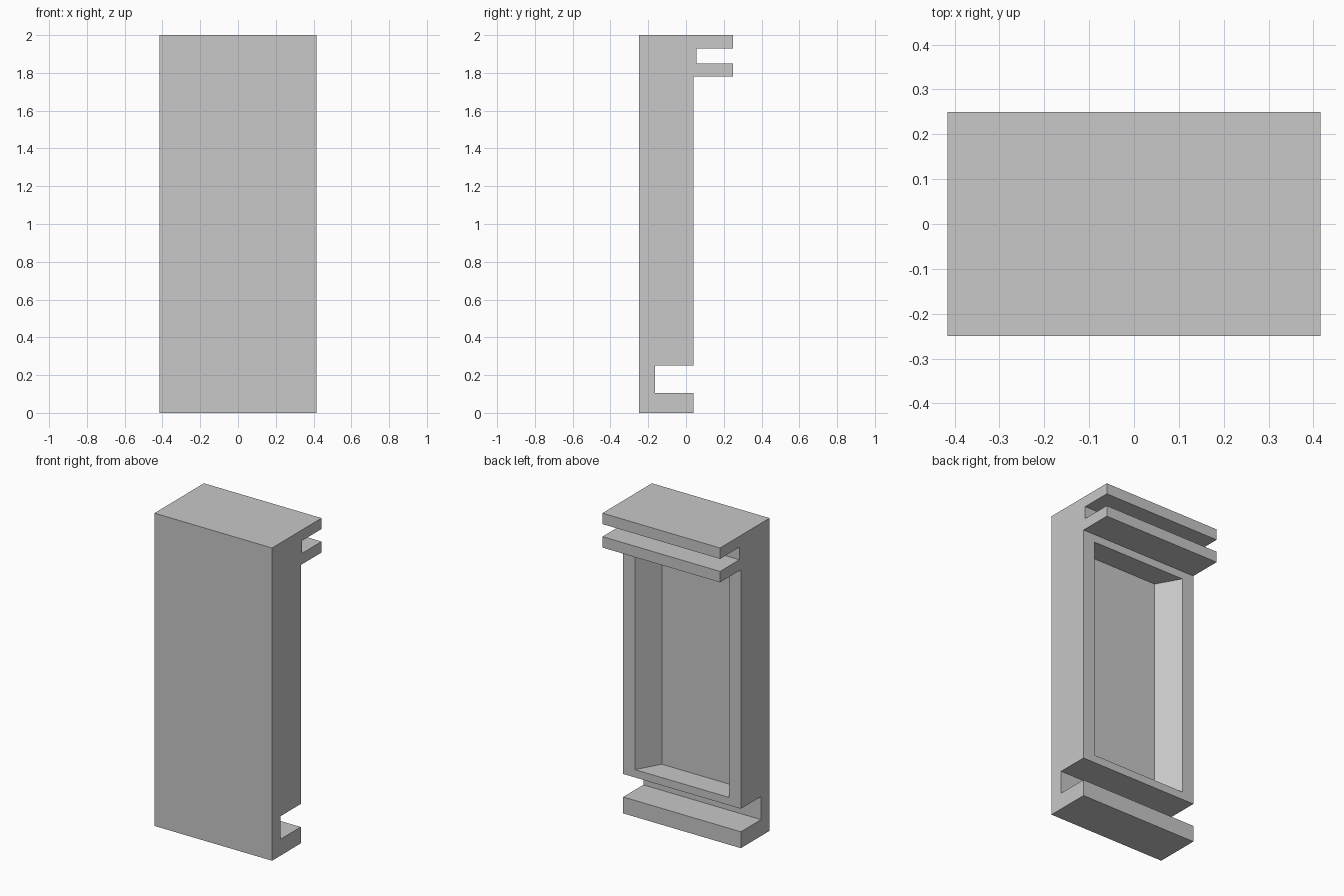
import bpy
import bmesh
from mathutils import Vector

default = bpy.data.objects.get("Cube")
if default:
    bpy.data.objects.remove(default, do_unlink=True)

GREY = (0.58, 0.58, 0.58, 1)
grey = bpy.data.materials.new("light_grey")
grey.use_nodes = True
grey.diffuse_color = GREY
grey.node_tree.nodes["Principled BSDF"].inputs["Base Color"].default_value = GREY


def prism(name, points, offset):
    """Extrude a closed outline along an offset vector."""
    bm = bmesh.new()
    face = bm.faces.new([bm.verts.new(p) for p in points])
    extruded = bmesh.ops.extrude_face_region(bm, geom=[face], use_keep_orig=True)
    verts = [v for v in extruded["geom"] if isinstance(v, bmesh.types.BMVert)]
    bmesh.ops.translate(bm, verts=verts, vec=Vector(offset))
    bmesh.ops.recalc_face_normals(bm, faces=bm.faces)
    mesh = bpy.data.meshes.new(name)
    bm.to_mesh(mesh)
    bm.free()
    mesh.materials.append(grey)
    obj = bpy.data.objects.new(name, mesh)
    bpy.context.collection.objects.link(obj)
    return obj


HALF_WIDTH = 0.416
FRONT, BACK, LIP = -0.25, 0.04, 0.25

# Side profile (y, z): slotted foot, flat back, forked lip at the top
profile = [
    (FRONT, 0), (BACK, 0), (BACK, 0.105), (-0.163, 0.105),
    (-0.163, 0.252), (BACK, 0.252), (BACK, 1.78), (LIP, 1.78),
    (LIP, 1.85), (0.055, 1.85), (0.055, 1.93), (LIP, 1.93),
    (LIP, 2), (FRONT, 2),
]
body = prism("clip_panel", [(-HALF_WIDTH, y, z) for y, z in profile],
             (2 * HALF_WIDTH, 0, 0))

# Recess in the back, with slanted side walls
RIM, FLOOR, FLOOR_Y = 0.333, 0.248, -0.11
BOTTOM, TOP = 0.302, 1.73
half = [(FLOOR, FLOOR_Y), (RIM, BACK), (RIM, BACK + 0.1)]
outline = half + [(-x, y) for x, y in reversed(half)]
cutter = prism("recess_cutter", [(x, y, BOTTOM) for x, y in outline],
               (0, 0, TOP - BOTTOM))
cutter.hide_render = True

cut = body.modifiers.new("recess", 'BOOLEAN')
cut.operation = 'DIFFERENCE'
cut.solver = 'EXACT'
cut.object = cutter
bpy.context.view_layer.objects.active = body
bpy.ops.object.modifier_apply(modifier=cut.name)
bpy.data.objects.remove(cutter, do_unlink=True)
